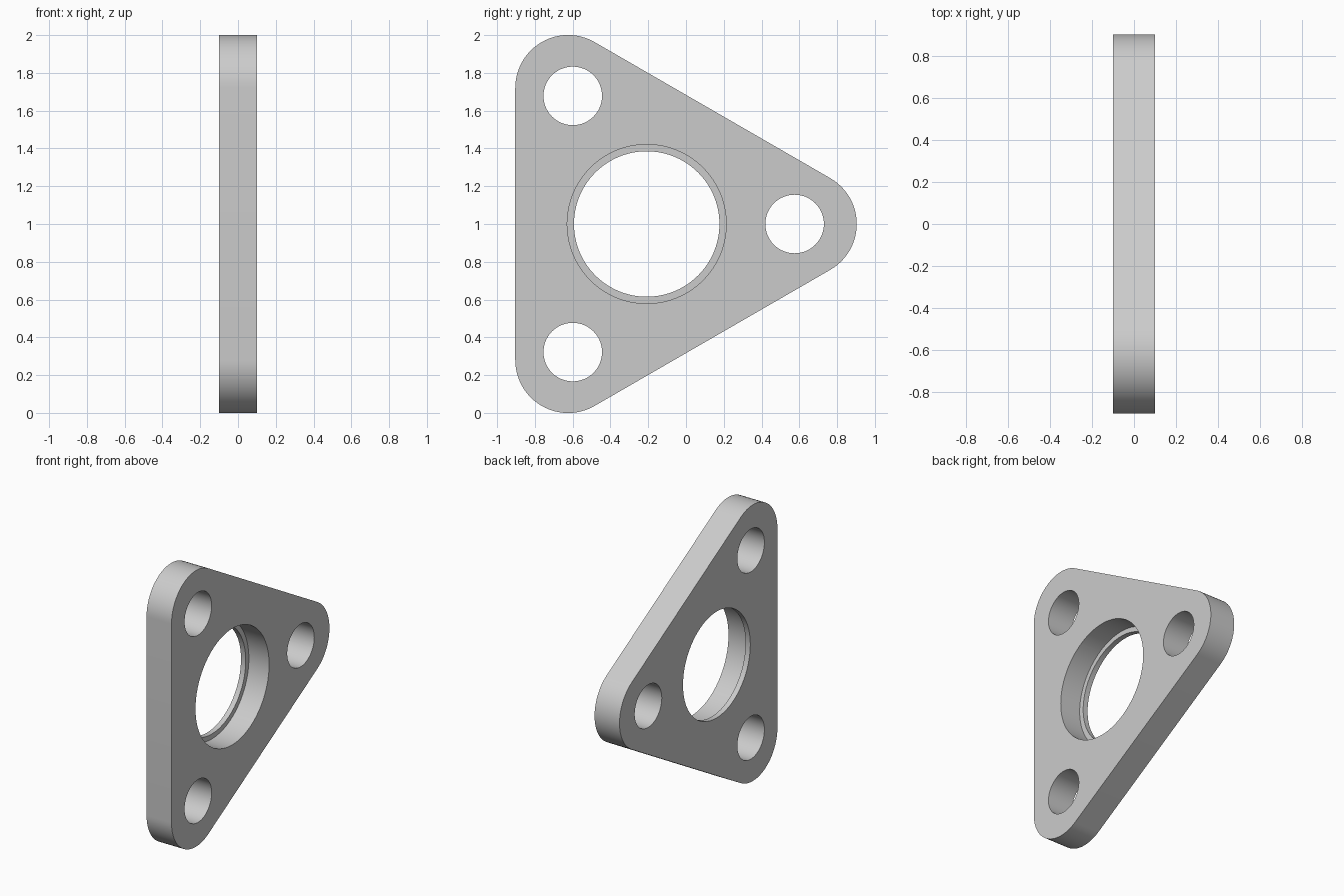
import bpy, bmesh
from math import pi, cos, sin, radians
from mathutils import Matrix, Vector

if "Cube" in bpy.data.objects:
    bpy.data.objects.remove(bpy.data.objects["Cube"], do_unlink=True)

HALF = 0.1                  # half thickness along x
CY, CZ = -0.208, 1.0        # centre of the triangle
CORNER_DIST, CORNER_R = 0.832, 0.28
BOLT_DIST, BOLT_R = 0.783, 0.155
BORE_R, SEAT_R, LIP = 0.385, 0.421, 0.038
ANGLES = [radians(a) for a in (0, 120, 240)]

grey = bpy.data.materials.new("plain grey")
grey.use_nodes = True
colour = (0.6, 0.6, 0.6, 1)
grey.diffuse_color = colour
grey.node_tree.nodes["Principled BSDF"].inputs["Base Color"].default_value = colour


def polar(angle, dist, y=CY, z=CZ):
    return y + dist * cos(angle), z + dist * sin(angle)


def prism(name, outline, x0, x1):
    """Extrude a closed (y, z) outline along x."""
    bm = bmesh.new()
    face = bm.faces.new([bm.verts.new((x0, y, z)) for y, z in outline])
    new = bmesh.ops.extrude_face_region(bm, geom=[face])["geom"]
    bmesh.ops.translate(bm, vec=(x1 - x0, 0, 0),
                        verts=[v for v in new if isinstance(v, bmesh.types.BMVert)])
    bmesh.ops.recalc_face_normals(bm, faces=bm.faces)
    mesh = bpy.data.meshes.new(name)
    bm.to_mesh(mesh)
    bm.free()
    mesh.materials.append(grey)
    obj = bpy.data.objects.new(name, mesh)
    bpy.context.collection.objects.link(obj)
    return obj


def circle(y, z, r, n):
    return [polar(2 * pi * i / n, r, y, z) for i in range(n)]


# Triangular plate with rounded corners
outline = []
for a in ANGLES:
    y, z = polar(a, CORNER_DIST)
    outline += [polar(a + radians(-60 + 5 * i), CORNER_R, y, z) for i in range(25)]
plate = prism("flange_plate", outline, -HALF, HALF)

# Bolt holes, bore and the wider bearing seat that leaves a thin lip
cutters = [prism("bolt_hole_cutter", circle(*polar(a, BOLT_DIST), BOLT_R, 64), -0.2, 0.2)
           for a in ANGLES]
cutters.append(prism("bore_cutter", circle(CY, CZ, BORE_R, 96), -0.2, 0.2))
cutters.append(prism("seat_cutter", circle(CY, CZ, SEAT_R, 96), -HALF + LIP, 0.2))

bpy.ops.object.select_all(action='DESELECT')
plate.select_set(True)
bpy.context.view_layer.objects.active = plate
for cutter in cutters:
    cutter.hide_render = True
    mod = plate.modifiers.new("cut", 'BOOLEAN')
    mod.operation = 'DIFFERENCE'
    mod.solver = 'EXACT'
    mod.object = cutter
    bpy.ops.object.modifier_apply(modifier=mod.name)
    bpy.data.objects.remove(cutter, do_unlink=True)

bpy.ops.object.shade_smooth_by_angle(angle=radians(30))
